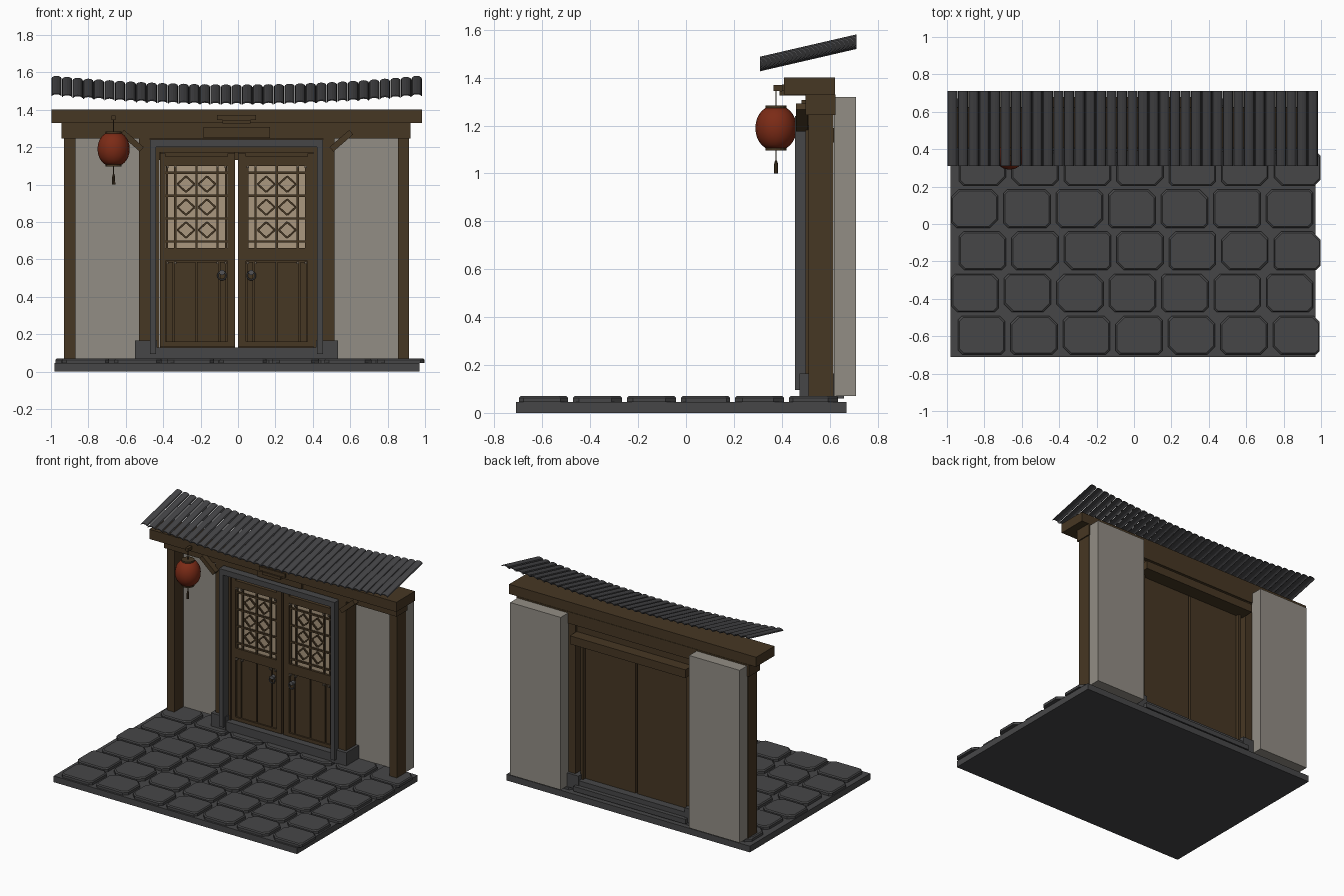
import bpy, bmesh, math, random
from mathutils import Matrix, Vector

if "Cube" in bpy.data.objects:
    bpy.data.objects.remove(bpy.data.objects["Cube"])

random.seed(4)
C = -0.0075  # symmetry axis of the gate


def material(name, r, g, b):
    m = bpy.data.materials.new(name)
    m.diffuse_color = (r, g, b, 1)
    m.use_nodes = True
    m.node_tree.nodes["Principled BSDF"].inputs["Base Color"].default_value = m.diffuse_color
    return m


WOOD = material("brown wood", 0.062, 0.038, 0.017)
STONE = material("grey stone", 0.062, 0.062, 0.064)
TILE = material("dark roof tile", 0.058, 0.058, 0.062)
PLASTER = material("pale plaster", 0.29, 0.27, 0.235)
PAPER = material("window paper", 0.40, 0.31, 0.21)
RED = material("lantern red", 0.20, 0.024, 0.008)
IRON = material("iron", 0.09, 0.09, 0.095)
STUD = material("stud metal", 0.14, 0.11, 0.08)


def finish(name, bm, mat, smooth=False):
    bmesh.ops.recalc_face_normals(bm, faces=bm.faces)
    me = bpy.data.meshes.new(name)
    bm.to_mesh(me)
    bm.free()
    me.materials.append(mat)
    for p in me.polygons:
        p.use_smooth = smooth
    ob = bpy.data.objects.new(name, me)
    bpy.context.collection.objects.link(ob)
    return ob


def add_box(bm, x0, x1, y0, y1, z0, z1, angle=0.0):
    mid = Vector(((x0 + x1) / 2 + C, (y0 + y1) / 2, (z0 + z1) / 2))
    m = (Matrix.Translation(mid) @ Matrix.Rotation(angle, 4, 'Y')
         @ Matrix.Diagonal((x1 - x0, y1 - y0, z1 - z0, 1)))
    bmesh.ops.create_cube(bm, size=1, matrix=m)


def box(name, mat, *dims):
    bm = bmesh.new()
    add_box(bm, *dims)
    return finish(name, bm, mat)


def pair(name, mat, boxes):
    """Same boxes on the left and right of the axis; a box may end with a tilt."""
    for s, side in ((-1, "left"), (1, "right")):
        bm = bmesh.new()
        for b in boxes:
            xs = sorted((s * b[0], s * b[1]))
            add_box(bm, *xs, *b[2:6], s * (b[6] if len(b) > 6 else 0))
        finish(side + "_" + name, bm, mat)


def lathe(name, mat, x, y, profile, n=16, smooth=True):
    bm = bmesh.new()
    rings = [[bm.verts.new((x + r * math.cos(2 * math.pi * i / n),
                            y + r * math.sin(2 * math.pi * i / n), z))
              for i in range(n)] for r, z in profile]
    for a, b in zip(rings, rings[1:]):
        for i in range(n):
            j = (i + 1) % n
            bm.faces.new((a[i], a[j], b[j], b[i]))
    bm.faces.new(rings[0])
    bm.faces.new(rings[-1])
    return finish(name, bm, mat, smooth)


# ground slab and paving stones with clipped corners
box("ground_slab", STONE, -0.973, 0.977, -0.71, 0.67, 0, 0.045)
bm = bmesh.new()
for row in range(6):
    y0 = -0.697 + row * 0.2255
    start = (-0.94, -0.975, -0.935, -0.977, -0.935, -0.95)[row]
    for k in range(7):
        x0 = start + k * 0.2805
        x1, y1 = x0 + 0.25, y0 + 0.205
        layers = []
        for inset, z in ((0, 0.045), (0, 0.063), (0.007, 0.070)):
            layers.append((inset, z))
        cuts = [random.uniform(0.015, 0.045) for _ in range(4)]
        rings = []
        for d, z in layers:
            a, b, e, f = x0 + d, x1 - d, y0 + d, y1 - d
            c0, c1, c2, c3 = cuts
            pts = [(a + c0, e), (b - c1, e), (b, e + c1), (b, f - c2),
                   (b - c2, f), (a + c3, f), (a, f - c3), (a, e + c0)]
            rings.append([bm.verts.new((px, py, z)) for px, py in pts])
        for lo, hi in zip(rings, rings[1:]):
            for i in range(8):
                j = (i + 1) % 8
                bm.faces.new((lo[i], lo[j], hi[j], hi[i]))
        bm.faces.new(rings[0])
        bm.faces.new(rings[-1])
finish("paving_stones", bm, STONE)

# plaster walls, posts and their stone feet
pair("wall", PLASTER, [(0.515, 0.92, 0.618, 0.71, 0.07, 1.32)])
pair("outer_post", WOOD, [(0.862, 0.922, 0.512, 0.617, 0.065, 1.25)])
pair("inner_post", WOOD, [(0.463, 0.523, 0.50, 0.615, 0.065, 1.25)])
pair("post_foot", STONE, [(0.425, 0.543, 0.475, 0.635, 0.065, 0.165)])

# stone door surround and threshold
pair("stone_jamb", STONE, [(0.43, 0.463, 0.455, 0.52, 0.095, 1.24)])
box("stone_lintel", STONE, -0.43, 0.43, 0.455, 0.52, 1.20, 1.24)
box("threshold", STONE, -0.43, 0.43, 0.48, 0.63, 0.06, 0.13)
box("rear_step", STONE, -0.45, 0.45, 0.60, 0.66, 0.06, 0.095)

# beams over the gate
box("upper_beam", WOOD, -0.99, 0.99, 0.41, 0.622, 1.33, 1.40)
box("lower_beam", WOOD, -0.935, 0.93, 0.50, 0.625, 1.245, 1.33)
box("door_header", WOOD, -0.463, 0.463, 0.515, 0.60, 1.17, 1.245)
box("rear_lintel", WOOD, -0.463, 0.463, 0.575, 0.68, 1.13, 1.19)
box("beam_trim", WOOD, -0.105, 0.105, 0.40, 0.42, 1.345, 1.372)
box("beam_bracket", WOOD, -0.075, 0.075, 0.39, 0.50, 1.325, 1.345)
box("name_board", WOOD, -0.178, 0.178, 0.482, 0.50, 1.25, 1.307)
pair("diagonal_brace", WOOD,
     [(0.49, 0.63, 0.46, 0.51, 1.218, 1.25, -math.radians(41))])

# door leaves: back panel, stiles, rails, boards
w = 0.2145  # leaf centre
pair("door_side_strip", WOOD, [(0.412, 0.435, 0.515, 0.60, 0.12, 1.20)])
pair("door_panel", WOOD, [(0.008, 0.41, 0.545, 0.575, 0.13, 1.172)])
pair("door_frame", WOOD, [
    (0.008, w - 0.165, 0.522, 0.546, 0.135, 1.165),
    (w + 0.165, 0.41, 0.522, 0.546, 0.135, 1.165),
    (w - 0.165, w + 0.165, 0.522, 0.546, 1.10, 1.15),
    (w - 0.165, w + 0.165, 0.522, 0.546, 0.592, 0.66),
    (w - 0.165, w + 0.165, 0.522, 0.546, 0.135, 0.16)])
edges = (-0.163, -0.122, 0.0, 0.122, 0.163)
pair("door_boards", WOOD, [(w + a + 0.004, w + b - 0.004, 0.533, 0.546, 0.16, 0.586)
                           for a, b in zip(edges, edges[1:])])
pair("window_paper", PAPER, [(w - 0.165, w + 0.165, 0.539, 0.546, 0.66, 1.10)])

# lattice: straight bars plus diamonds
bars = [(w + x - 0.006, w + x + 0.006, 0.527, 0.54, 0.66, 1.10)
        for x in (-0.113, 0, 0.113)]
bars += [(w - 0.165, w + 0.165, 0.528, 0.54, z - 0.006, z + 0.006)
         for z in (0.695, 0.818, 0.940, 1.063)]
bars += [(w + x - 0.006, w + x + 0.006, 0.53, 0.54, z0, z1)
         for x in (-0.158, 0.158) for z0, z1 in ((0.66, 1.10),)]
tilt = math.atan2(0.042, 0.046)
half = math.hypot(0.042, 0.046) / 2
for cx in (-0.056, 0.056):
    for cz in (0.757, 0.879, 1.002):
        for sx in (-1, 1):
            for sz in (-1, 1):
                mx, mz = w + cx + sx * 0.023, cz + sz * 0.021
                bars.append((mx - half, mx + half, 0.529, 0.54,
                             mz - 0.005, mz + 0.005, sx * sz * tilt))
pair("window_lattice", WOOD, bars)

# metal studs
pair("door_studs", STUD, [(w + x - 0.006, w + x + 0.006, 0.517, 0.534, z - 0.006, z + 0.006)
                          for x in (-0.155, -0.113, 0.113, 0.155) for z in (0.582, 1.094)])

# ring knockers on round plates
for s, side in ((-1, "left"), (1, "right")):
    x = C + s * 0.078
    bpy.ops.mesh.primitive_torus_add(
        major_segments=16, minor_segments=6, major_radius=0.022, minor_radius=0.0045,
        location=(x, 0.512, 0.513), rotation=(math.pi / 2, 0, 0))
    ring = bpy.context.object
    ring.name = side + "_knocker_ring"
    ring.data.materials.append(IRON)
    bpy.ops.mesh.primitive_cylinder_add(
        vertices=12, radius=0.014, depth=0.04,
        location=(x, 0.528, 0.53), rotation=(math.pi / 2, 0, 0))
    plate = bpy.context.object
    plate.name = side + "_knocker_plate"
    plate.data.materials.append(IRON)

# sagging roof of arched tiles sloping to the front
bm = bmesh.new()
n, seg, hw = 35, 6, 0.0275
for i in range(n):
    x = -0.963 + 1.926 * i / (n - 1)
    lift = 0.046 * (x / 0.963) ** 2
    section = []
    for k in range(seg + 1):
        a = math.pi * (1 - k / seg)
        section.append((hw * math.cos(a), 0.015 * math.sin(a)))
    for k in range(seg + 1):
        a = math.pi * k / seg
        section.append(((hw - 0.004) * math.cos(a), 0.009 * math.sin(a)))
    front, back = [[bm.verts.new((C + x + px, y, z + lift + pz)) for px, pz in section]
                   for y, z in ((0.31, 1.427), (0.712, 1.520))]
    m = len(section)
    for k in range(m):
        j = (k + 1) % m
        bm.faces.new((front[k], front[j], back[j], back[k]))
    for r in (front, back):
        for k in range(seg):
            bm.faces.new((r[k], r[k + 1], r[m - 2 - k], r[m - 1 - k]))
finish("roof_tiles", bm, TILE)

# hanging lantern
lx, ly, lz = -0.665, 0.376, 1.19
body = []
for k in range(11):
    a = math.radians(-62 + 124 * k / 10)
    body.append((0.086 * math.cos(a) ** 0.85, lz + 0.094 * math.sin(a)))
lathe("lantern_body", RED, lx, ly, body)
for name, z in (("lantern_top_cap", 1.268), ("lantern_bottom_cap", 1.096)):
    lathe(name, WOOD, lx, ly, [(0.043, z), (0.043, z + 0.016)], smooth=False)
lathe("lantern_cord", WOOD, lx, ly, [(0.003, 1.28), (0.003, 1.365)], 6, False)
lathe("tassel_cord", WOOD, lx, ly, [(0.003, 1.05), (0.003, 1.10)], 6, False)
lathe("tassel", WOOD, lx, ly, [(0.009, 1.0), (0.008, 1.04), (0.004, 1.055)], 8, False)
box("lantern_arm", WOOD, lx - C - 0.01, lx - C + 0.01, 0.365, 0.42, 1.345, 1.37)
